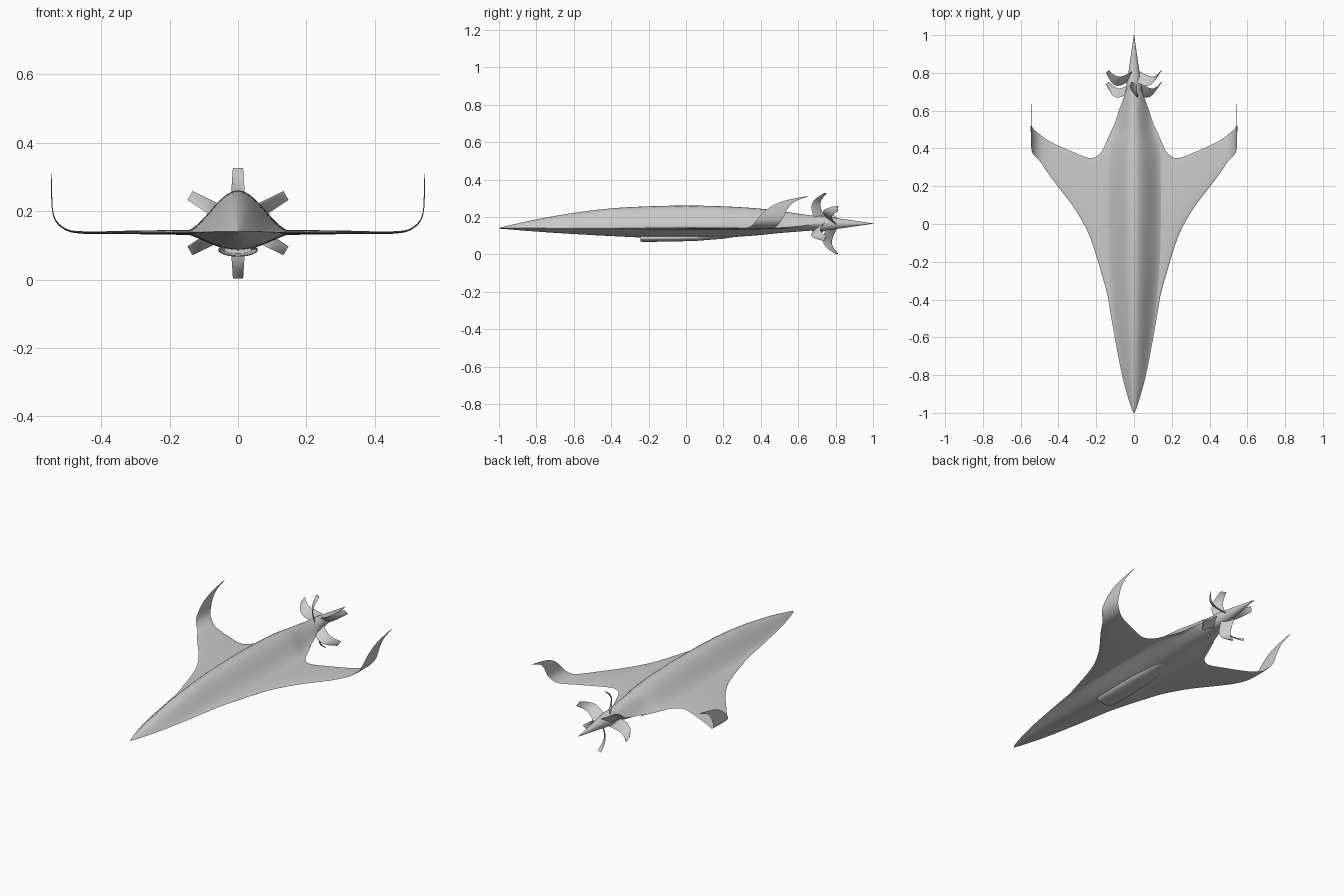
import bpy, bmesh, math
from mathutils import Vector

if "Cube" in bpy.data.objects:
    bpy.data.objects.remove(bpy.data.objects["Cube"])


def spline(rows, steps):
    """Catmull-Rom through all columns of a small table."""
    pts = [rows[0]] + rows + [rows[-1]]
    out = []
    for i in range(1, len(pts) - 2):
        for s in range(steps):
            t = s / steps
            out.append([0.5 * (2 * b + (c - a) * t + (2 * a - 5 * b + 4 * c - d) * t * t
                               + (3 * b - a - 3 * c + d) * t ** 3)
                        for a, b, c, d in zip(*pts[i - 1:i + 3])])
    out.append(list(rows[-1]))
    return out


def loft(name, rings, angle=40, mirror=False):
    """Skin a list of closed rings and cap both ends."""
    bm = bmesh.new()
    vr = [[bm.verts.new(p) for p in r] for r in rings]
    n = len(vr[0])
    for a, b in zip(vr, vr[1:]):
        for i in range(n):
            j = (i + 1) % n
            bm.faces.new((a[i], a[j], b[j], b[i]))
    bm.faces.new(vr[0][::-1])
    bm.faces.new(vr[-1])
    bmesh.ops.remove_doubles(bm, verts=bm.verts, dist=1e-6)
    bmesh.ops.recalc_face_normals(bm, faces=bm.faces)
    me = bpy.data.meshes.new(name)
    bm.to_mesh(me)
    bm.free()
    ob = bpy.data.objects.new(name, me)
    bpy.context.collection.objects.link(ob)
    bpy.ops.object.select_all(action='DESELECT')
    ob.select_set(True)
    bpy.context.view_layer.objects.active = ob
    bpy.ops.object.shade_smooth_by_angle(angle=math.radians(angle))
    if mirror:
        ob.modifiers.new("mirror", 'MIRROR')
    return ob


def lens(le, te, normal, thick, n=10):
    """Thin aerofoil ring between two edge points."""
    ring = []
    for k in range(2 * n):
        a = math.pi * k / n
        t = (1 - math.cos(a)) / 2
        ring.append(le.lerp(te, t) + normal * (thick / 2 * math.sin(a) * (1.15 - 0.3 * t)))
    return ring


# blended fuselage: y, half width, waterline z, top z, bottom z, top power, bottom power
body = [(-1.0, .002, .140, .142, .138, 1.0, 1.0),
        (-.95, .022, .140, .154, .134, 1.0, 1.0),
        (-.8, .063, .140, .187, .122, 1.2, 1.0),
        (-.6, .102, .139, .222, .109, 1.5, 1.1),
        (-.4, .136, .138, .246, .098, 1.9, 1.3),
        (-.2, .165, .138, .257, .089, 2.2, 1.5),
        (.0, .172, .138, .261, .086, 2.2, 1.5),
        (.2, .172, .138, .257, .090, 2.2, 1.5),
        (.38, .160, .138, .246, .102, 2.1, 1.5),
        (.5, .112, .142, .232, .114, 1.7, 1.3),
        (.6, .080, .150, .218, .122, 1.2, 1.0),
        (.67, .054, .160, .208, .127, .7, .7),
        (.72, .041, .165, .203, .129, .55, .55)]
rings = []
for y, b, zc, zt, zb, pt, pb in spline(body, 6):
    ring = []
    for k in range(64):
        a = 2 * math.pi * k / 64
        u = math.cos(a)
        c = max(math.cos(math.pi / 2 * u), 0)
        z = zc + (zt - zc) * c ** pt if k < 32 else zc - (zc - zb) * c ** pb
        ring.append((b * u, y, z))
    rings.append(ring)
loft("fuselage", rings)

# wing curving up into winglet: x, z, leading y, trailing y, thickness
wing = [(.09, .138, -.62, .56, .010),
        (.14, .138, -.38, .45, .014),
        (.17, .138, -.27, .385, .014),
        (.21, .138, -.135, .352, .013),
        (.25, .138, -.03, .352, .012),
        (.32, .138, .09, .38, .010),
        (.40, .137, .195, .415, .008),
        (.46, .138, .275, .446, .007),
        (.50, .145, .335, .476, .005),
        (.53, .168, .365, .50, .004),
        (.542, .20, .39, .522, .003),
        (.545, .25, .445, .548, .003),
        (.545, .285, .52, .587, .0025),
        (.545, .31, .635, .657, .002)]
path = spline(wing, 5)
rings = []
for i, (x, z, le, te, th) in enumerate(path):
    p, q = path[max(i - 1, 0)], path[min(i + 1, len(path) - 1)]
    normal = Vector((p[1] - q[1], 0, q[0] - p[0])).normalized()
    rings.append(lens(Vector((x, le, z)), Vector((x, te, z)), normal, th, 14))
loft("wing", rings, mirror=True)

# belly intake: y, half width, half height, centre z (starts inside the duct)
intake = [(-.12, .040, .010, .086), (-.235, .051, .015, .086), (-.242, .054, .018, .086),
          (-.235, .057, .019, .086), (-.1, .058, .019, .087), (.05, .054, .017, .089),
          (.2, .040, .013, .097), (.32, .012, .006, .108)]
rings = [[(w * math.cos(a * math.pi / 20), y, z + h * math.sin(a * math.pi / 20))
          for a in range(40)] for y, w, h, z in intake]
loft("belly_intake", rings)

# tail cone
cone = [(.64, .036), (.72, .041), (.76, .036), (.82, .027), (.91, .014), (1.0, .001)]
rings = [[(r * math.cos(a * math.pi / 16), y, .165 + r * math.sin(a * math.pi / 16))
          for a in range(32)] for y, r in spline(cone, 4)]
loft("tail_cone", rings)

# counter-rotating propellers: radius, leading y, trailing y, half tangential width
blade = [(.025, .690, .745, .022), (.065, .673, .727, .021), (.10, .671, .718, .019),
         (.13, .690, .727, .017), (.162, .737, .752, .015)]


def propeller_blade(name, angle, dy, hand):
    radial = Vector((math.cos(angle), 0, math.sin(angle)))
    tangent = Vector((-math.sin(angle), 0, math.cos(angle))) * hand
    rings = []
    for r, le, te, w in spline(blade, 5):
        mid = Vector((0, 0, .165)) + radial * r
        a = mid + Vector((0, le + dy, 0)) - tangent * w
        b = mid + Vector((0, te + dy, 0)) + tangent * w
        rings.append(lens(a, b, radial.cross(b - a).normalized(), .006))
    loft(name, rings)


for i in range(3):
    turn = i * 2 * math.pi / 3
    propeller_blade("front_propeller_blade", math.pi / 2 + turn, 0, 1)
    propeller_blade("rear_propeller_blade", -math.pi / 2 + turn, .062, -1)
